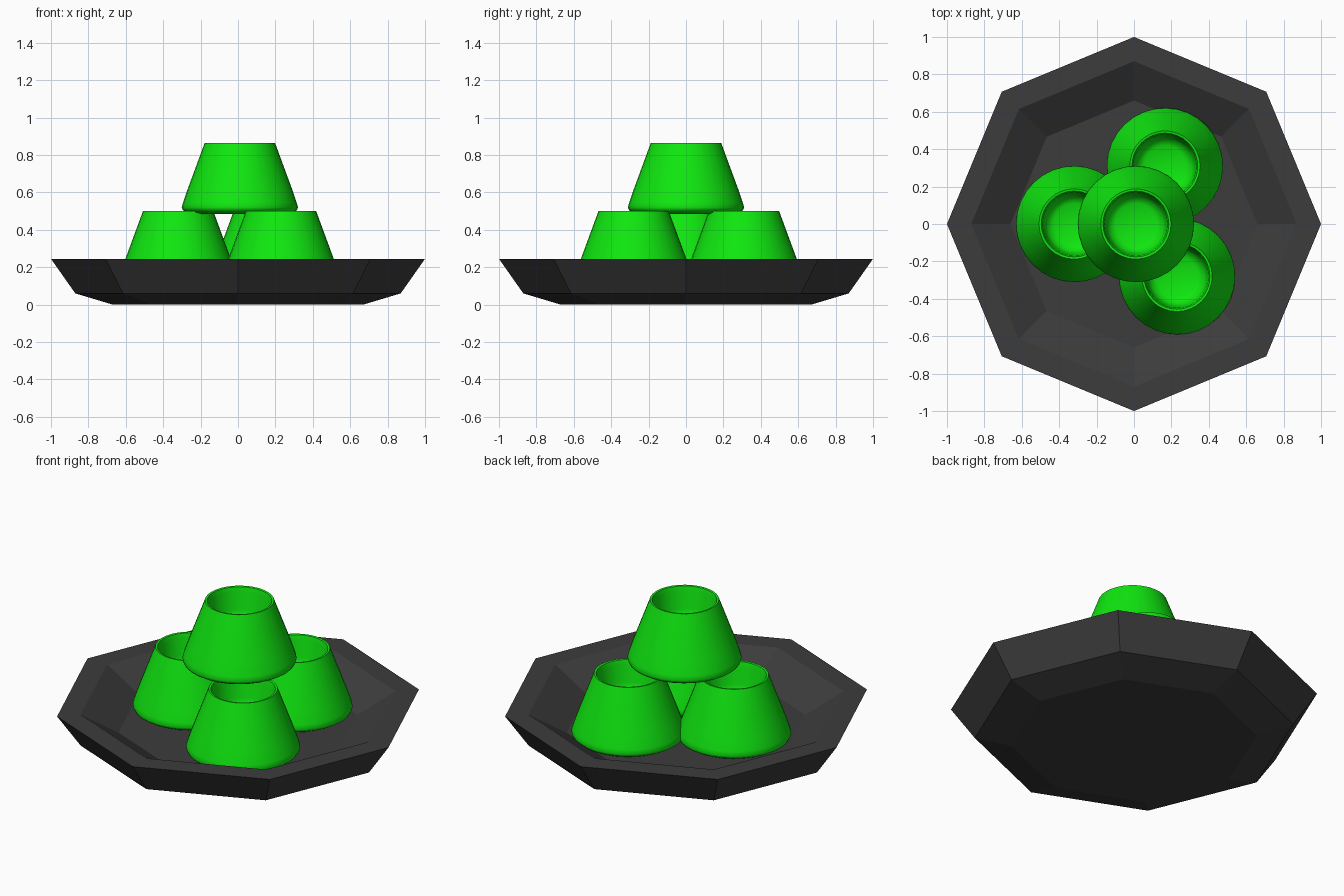
import bpy
import bmesh
from math import cos, sin, tau, radians

cube = bpy.data.objects.get("Cube")
if cube:
    bpy.data.objects.remove(cube, do_unlink=True)


def make_material(name, rgb):
    mat = bpy.data.materials.new(name)
    mat.use_nodes = True
    color = (*rgb, 1)
    mat.diffuse_color = color
    bsdf = mat.node_tree.nodes["Principled BSDF"]
    bsdf.inputs["Base Color"].default_value = color
    bsdf.inputs["Roughness"].default_value = 0.6
    return mat


def lathe(name, profile, sides, mat, location=(0, 0, 0)):
    """Turn an (r, z) profile around z and cap both of its ends."""
    bm = bmesh.new()
    rings = [[bm.verts.new((r * cos(tau * i / sides), r * sin(tau * i / sides), z))
              for i in range(sides)] for r, z in profile]
    for low, high in zip(rings, rings[1:]):
        for i in range(sides):
            j = (i + 1) % sides
            bm.faces.new((low[i], low[j], high[j], high[i]))
    bm.faces.new(rings[0][::-1])
    bm.faces.new(rings[-1])
    bmesh.ops.recalc_face_normals(bm, faces=bm.faces[:])
    mesh = bpy.data.meshes.new(name)
    bm.to_mesh(mesh)
    bm.free()
    mesh.materials.append(mat)
    obj = bpy.data.objects.new(name, mesh)
    obj.location = location
    bpy.context.collection.objects.link(obj)
    return obj


charcoal = make_material("charcoal", (0.045, 0.045, 0.045))
green = make_material("bright green", (0.005, 0.8, 0.005))

# Faceted octagonal plate: underside, flat rim, sunken floor
plate_profile = [(0.67, 0), (0.87, 0.06), (1, 0.245), (0.87, 0.245), (0.66, 0.12)]
lathe("plate", plate_profile, 8, charcoal)

# Tapered cups with a rounded foot and a hollow top
cup_profile = [(0.25, 0), (0.285, 0.008), (0.305, 0.02), (0.311, 0.035), (0.304, 0.06),
               (0.282, 0.125), (0.188, 0.38), (0.176, 0.378), (0.168, 0.35),
               (0.16, 0.25), (0.145, 0.2), (0.11, 0.18)]
cups = {
    "left_cup": (0.23, -0.28, 0.12),
    "right_cup": (-0.32, 0, 0.12),
    "back_cup": (0.165, 0.31, 0.12),
    "top_cup": (0.01, 0, 0.485),
}
for name, place in cups.items():
    cup = lathe(name, cup_profile, 32, green, place)
    bpy.ops.object.select_all(action="DESELECT")
    cup.select_set(True)
    bpy.context.view_layer.objects.active = cup
    bpy.ops.object.shade_smooth_by_angle(angle=radians(50))
